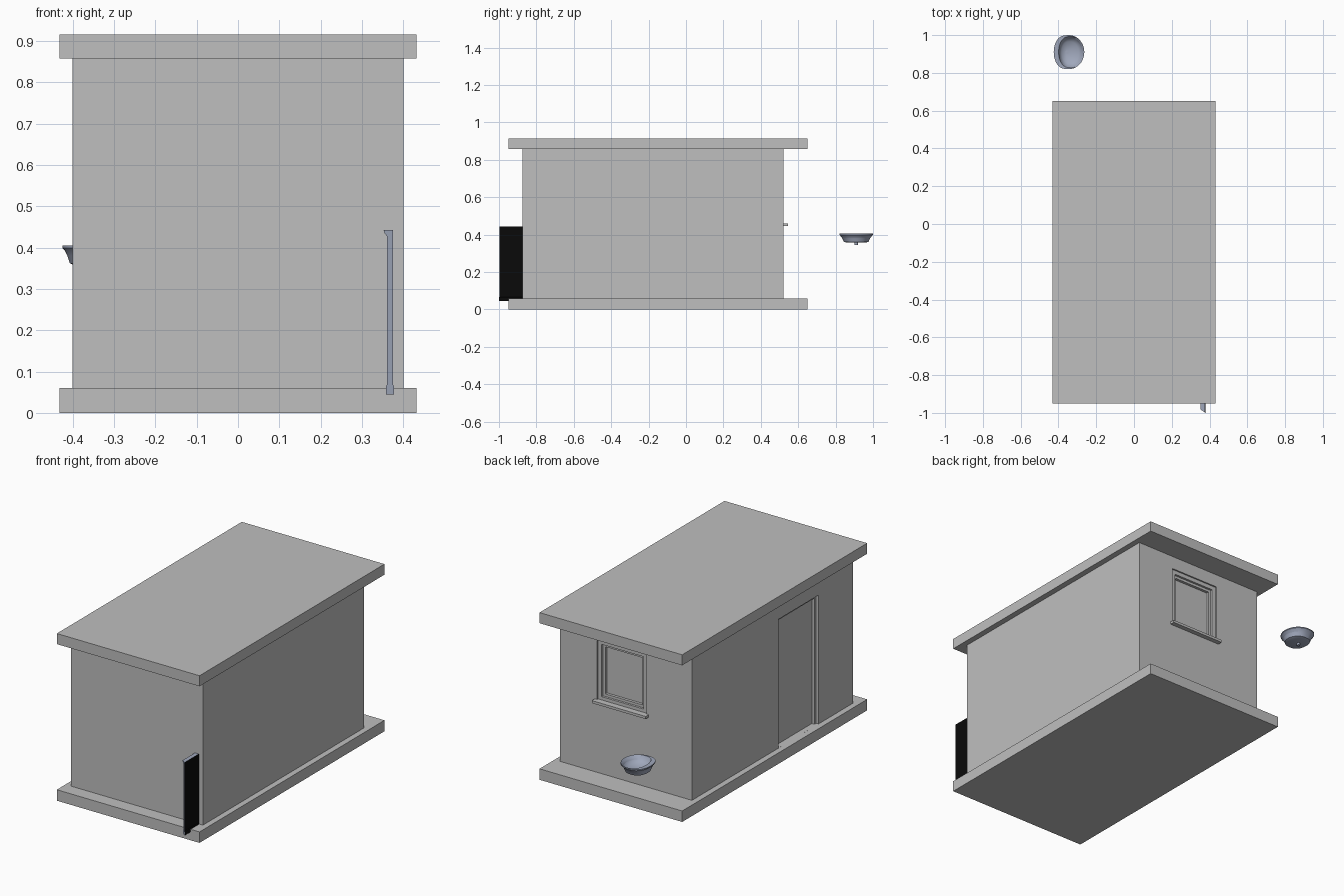
import bpy
import bmesh
import math

cube = bpy.data.objects.get("Cube")
if cube:
    bpy.data.objects.remove(cube, do_unlink=True)


def material(name, color):
    mat = bpy.data.materials.new(name)
    mat.use_nodes = True
    mat.diffuse_color = (*color, 1)
    mat.node_tree.nodes["Principled BSDF"].inputs["Base Color"].default_value = (*color, 1)
    return mat


GREY = material("concrete grey", (0.52, 0.52, 0.52))
BLUE = material("blue grey", (0.35, 0.39, 0.50))
BLACK = material("black", (0.003, 0.003, 0.003))


def finish(name, bm, *mats):
    bmesh.ops.recalc_face_normals(bm, faces=bm.faces)
    mesh = bpy.data.meshes.new(name)
    bm.to_mesh(mesh)
    bm.free()
    for mat in mats:
        mesh.materials.append(mat)
    obj = bpy.data.objects.new(name, mesh)
    bpy.context.collection.objects.link(obj)
    return obj


def box(name, xs, ys, zs, mat=GREY):
    bm = bmesh.new()
    bmesh.ops.create_cube(bm, size=1)
    for v in bm.verts:
        for i, (lo, hi) in enumerate((xs, ys, zs)):
            v.co[i] = lo if v.co[i] < 0 else hi
    return finish(name, bm, mat)


def activate(obj):
    bpy.ops.object.select_all(action='DESELECT')
    obj.select_set(True)
    bpy.context.view_layer.objects.active = obj


def cut(obj, xs, ys, zs):
    cutter = box("cutter", xs, ys, zs)
    cutter.hide_render = True
    mod = obj.modifiers.new("opening", 'BOOLEAN')
    mod.operation = 'DIFFERENCE'
    mod.solver = 'EXACT'
    mod.object = cutter
    activate(obj)
    bpy.ops.object.modifier_apply(modifier=mod.name)
    bpy.data.objects.remove(cutter, do_unlink=True)


def window_ring(name, x0, x1, z0, z1, w, ys):
    # four bars around a rectangle
    box(name + "_left", (x1 - w, x1), ys, (z0, z1))
    box(name + "_right", (x0, x0 + w), ys, (z0, z1))
    box(name + "_top", (x0 + w, x1 - w), ys, (z1 - w, z1))
    box(name + "_bottom", (x0 + w, x1 - w), ys, (z0, z0 + w))


# Floor and roof slabs
for name, zs in (("floor_slab", (0, 0.06)), ("roof_slab", (0.857, 0.915))):
    box(name, (-0.432, 0.432), (-0.95, 0.65), zs)

# Walls with door and window openings
walls = box("walls", (-0.4, 0.4), (-0.875, 0.52), (0.06, 0.857))
cut(walls, (-0.5, -0.37), (-0.575, -0.23), (0.0601, 0.765))
WX0, WX1, WZ0, WZ1 = -0.124, 0.174, 0.455, 0.785
cut(walls, (WX0, WX1), (0.485, 0.6), (WZ0, WZ1))

# Door frame inside the opening
for name, ys in (("door_jamb_front", (-0.575, -0.56)), ("door_jamb_back", (-0.245, -0.23))):
    box(name, (-0.386, -0.37), ys, (0.06, 0.765))
box("door_head", (-0.386, -0.37), (-0.56, -0.245), (0.75, 0.765))

# Window frame, sash and sill
window_ring("window_frame", WX0, WX1, WZ0, WZ1, 0.022, (0.485, 0.512))
window_ring("window_sash", WX0 + 0.022, WX1 - 0.022, WZ0 + 0.022, WZ1 - 0.022,
            0.014, (0.485, 0.5))
box("window_sill", (-0.138, 0.188), (0.5, 0.546), (0.445, 0.459))

# Upright panel at the front: extruded profile, dark broad sides
profile = [(0.358, 0.045), (0.378, 0.045), (0.378, 0.064), (0.375, 0.068),
           (0.375, 0.443), (0.352, 0.443), (0.354, 0.436), (0.36, 0.428),
           (0.36, 0.068), (0.358, 0.064)]
bm = bmesh.new()
front = [bm.verts.new((x, -1 + (0.378 - x) * 0.7, z)) for x, z in profile]
back = [bm.verts.new((x, -0.875, z)) for x, z in profile]
bm.faces.new(front)
bm.faces.new(back)
for i in range(len(profile)):
    j = (i + 1) % len(profile)
    bm.faces.new((front[i], front[j], back[j], back[i]))
bmesh.ops.recalc_face_normals(bm, faces=bm.faces)
for f in bm.faces:
    f.material_index = 1 if abs(f.normal.x) > 0.65 else 0
finish("front_panel", bm, BLUE, BLACK)

# Wash basin: lofted rings (centre x, radius x, radius y, z), flatter toward -x
rings = [(-0.345, 0.05, 0.05, 0.357), (-0.345, 0.062, 0.066, 0.362),
         (-0.345, 0.068, 0.074, 0.38), (-0.345, 0.074, 0.084, 0.393),
         (-0.344, 0.081, 0.09, 0.399), (-0.344, 0.081, 0.09, 0.405),
         (-0.332, 0.067, 0.083, 0.404), (-0.334, 0.06, 0.073, 0.385),
         (-0.338, 0.045, 0.055, 0.37), (-0.352, 0.01, 0.01, 0.364)]
SIDES = 40
bm = bmesh.new()
loops = []
for cx, rx, ry, z in rings:
    loop = []
    for k in range(SIDES):
        a = math.tau * k / SIDES
        c, s = math.cos(a), math.sin(a)
        if c < 0:
            c = -abs(c) ** 0.7
        loop.append(bm.verts.new((cx + rx * c, 0.91 + ry * s, z)))
    loops.append(loop)
for lower, upper in zip(loops, loops[1:]):
    for k in range(SIDES):
        n = (k + 1) % SIDES
        bm.faces.new((lower[k], lower[n], upper[n], upper[k]))
bm.faces.new(loops[0])
bm.faces.new(loops[-1])
basin = finish("wash_basin", bm, BLUE)

# Drain stub under the basin
bm = bmesh.new()
bmesh.ops.create_cone(bm, cap_ends=True, segments=16, radius1=0.009, radius2=0.009, depth=0.021)
bmesh.ops.translate(bm, verts=bm.verts, vec=(-0.354, 0.91, 0.3555))
drain = finish("basin_drain", bm, BLUE)

for obj in (basin, drain):
    activate(obj)
    bpy.ops.object.shade_smooth_by_angle(angle=math.radians(40))
